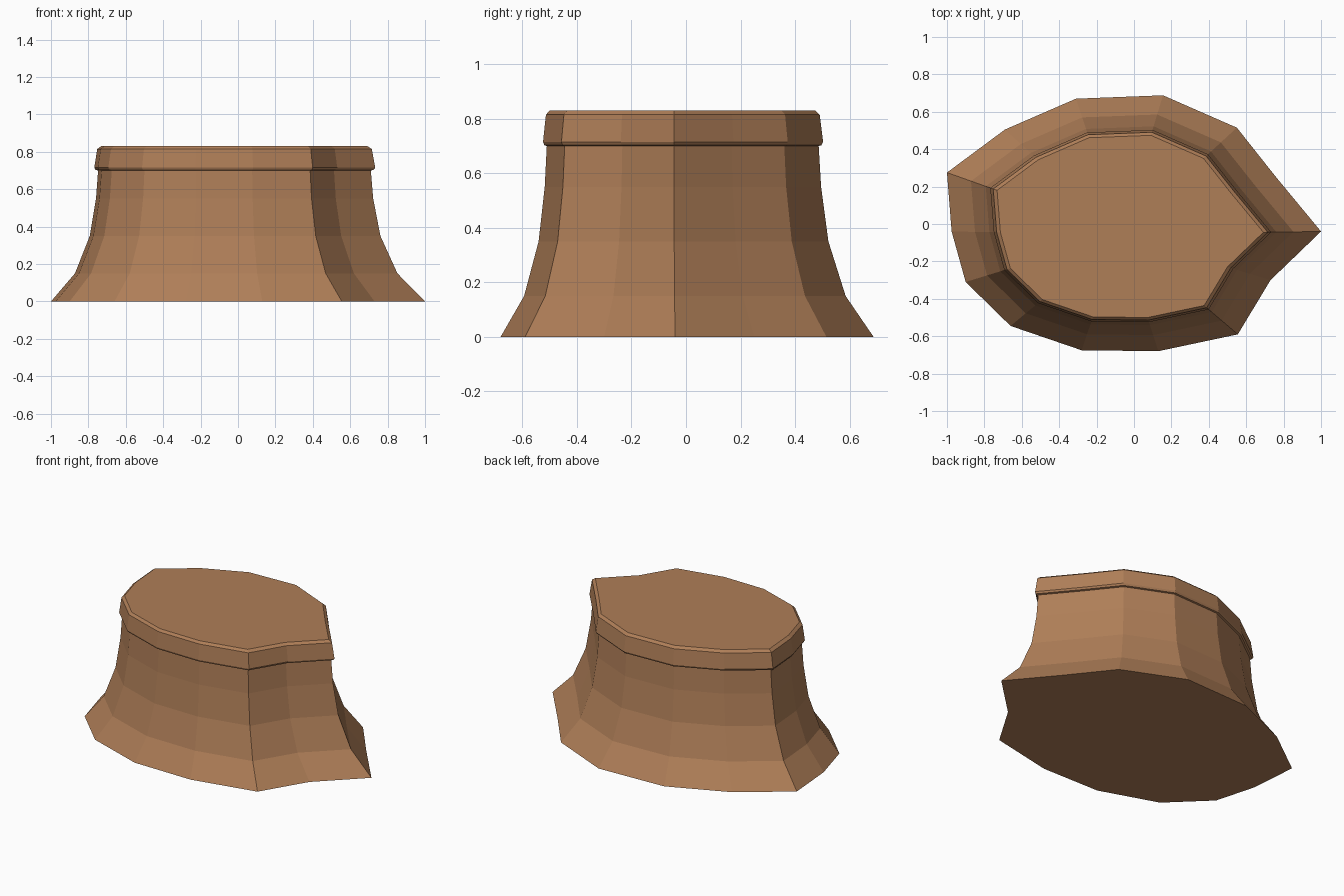
import bpy
import bmesh

if "Cube" in bpy.data.objects:
    bpy.data.objects.remove(bpy.data.objects["Cube"])

# One flat wood colour
wood = bpy.data.materials.new("brown wood")
wood.diffuse_color = (0.43, 0.21, 0.097, 1)
wood.use_nodes = True
wood.node_tree.nodes["Principled BSDF"].inputs["Base Color"].default_value = wood.diffuse_color

# Irregular ground outline of the stump (x, y)
OUTLINE = [(1.0, -0.04), (0.76, 0.25), (0.55, 0.515), (0.155, 0.688),
           (-0.31, 0.67), (-0.69, 0.505), (-1.0, 0.275), (-0.975, -0.04),
           (-0.9, -0.31), (-0.66, -0.545), (-0.28, -0.675), (0.13, -0.68),
           (0.555, -0.59), (0.73, -0.30)]

# (height, outline scale): flared roots, trunk, then the overhanging bark rim
PROFILE = [(0, 1), (0.15, 0.862), (0.35, 0.777), (0.55, 0.741), (0.70, 0.729),
           (0.703, 0.743), (0.715, 0.751), (0.815, 0.734), (0.83, 0.712)]

PIVOT = (-0.07, -0.055)   # the sections shrink towards this point


def loft(name, outline, profile, pivot, material):
    """Skin scaled copies of an outline and cap both ends."""
    bm = bmesh.new()
    rings = []
    for z, s in profile:
        rings.append([bm.verts.new((pivot[0] + (x - pivot[0]) * s,
                                    pivot[1] + (y - pivot[1]) * s, z))
                      for x, y in outline])
    n = len(outline)
    for low, high in zip(rings, rings[1:]):
        for i in range(n):
            j = (i + 1) % n
            bm.faces.new((low[i], low[j], high[j], high[i]))
    bm.faces.new(rings[0][::-1])
    bm.faces.new(rings[-1])
    bmesh.ops.recalc_face_normals(bm, faces=bm.faces)
    mesh = bpy.data.meshes.new(name)
    bm.to_mesh(mesh)
    bm.free()
    mesh.materials.append(material)
    obj = bpy.data.objects.new(name, mesh)
    bpy.context.collection.objects.link(obj)
    return obj


# Tree stump
loft("tree_stump", OUTLINE, PROFILE, PIVOT, wood)
